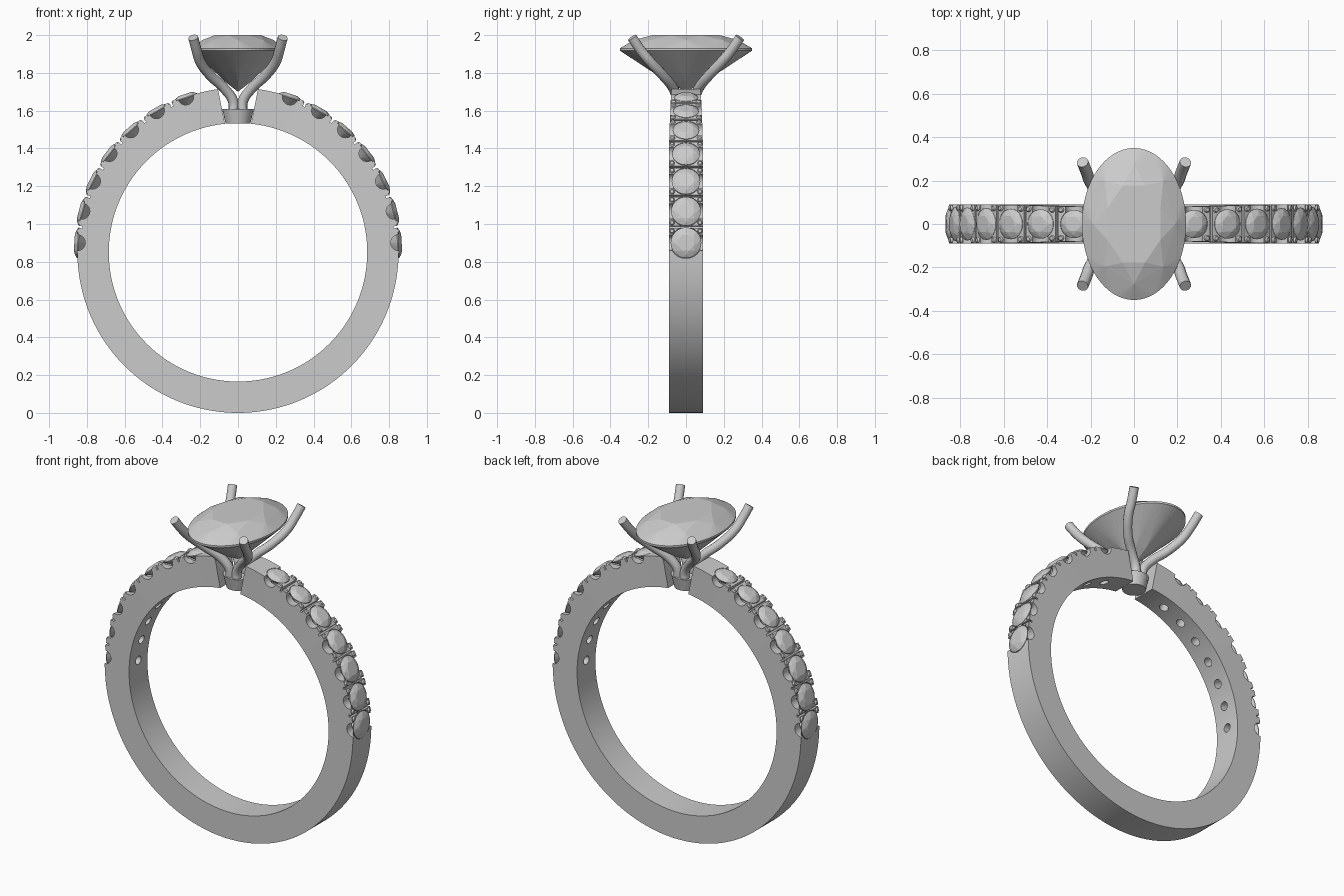
import bpy, bmesh, math
from mathutils import Matrix, Vector

if "Cube" in bpy.data.objects:
    bpy.data.objects.remove(bpy.data.objects["Cube"])

CZ, R_IN = 0.85, 0.684
GEMS = [math.radians(18.6 + 11.33 * i) for i in range(7)]
STEP = math.radians(11.33)


def outer(t):
    return 0.85 + 0.022 * max(0, 1 - t / math.radians(95))


def half_width(t):
    return 0.09 - 0.016 * max(0, 1 - t / math.radians(50))


def frame(t):
    # local z points outward from the band, local y runs across it
    return (Matrix.Translation((0, 0, CZ)) @ Matrix.Rotation(t, 4, 'Y')
            @ Matrix.Translation((0, 0, outer(t))))


def finish(name, bm, matrix=None, smooth=None):
    if matrix:
        bm.transform(matrix)
    bmesh.ops.recalc_face_normals(bm, faces=bm.faces)
    me = bpy.data.meshes.new(name)
    bm.to_mesh(me)
    bm.free()
    ob = bpy.data.objects.new(name, me)
    bpy.context.collection.objects.link(ob)
    if smooth:
        shade(ob, smooth)
    return ob


def shade(ob, angle=30):
    bpy.ops.object.select_all(action='DESELECT')
    ob.select_set(True)
    bpy.context.view_layer.objects.active = ob
    bpy.ops.object.shade_smooth_by_angle(angle=math.radians(angle))


def loft(bm, rings):
    vs = [[bm.verts.new(p) for p in r] for r in rings]
    n = len(vs[0])
    for a, b in zip(vs, vs[1:]):
        for i in range(n):
            bm.faces.new((a[i], a[(i + 1) % n], b[(i + 1) % n], b[i]))
    bm.faces.new(vs[0])
    bm.faces.new(vs[-1])
    return bm


def circle(r, z, n=24):
    return [Vector((r * math.cos(2 * math.pi * i / n), r * math.sin(2 * math.pi * i / n), z))
            for i in range(n)]


def mirror_x(ob):
    m = ob.modifiers.new("mirror", 'MIRROR')
    m.use_axis = (True, False, False)


def gem(name, rx, ry, crown, depth, matrix, girdle=0.012, n=32):
    # brilliant cut as the hull of table, kite, girdle, pavilion and culet points
    bm = bmesh.new()

    def ring(r, z, count, off=0.0):
        for i in range(count):
            a = 2 * math.pi * (i + off) / count
            bm.verts.new((rx * r * math.cos(a), ry * r * math.sin(a), z))
    ring(0.55, crown, 8, 0.5)
    ring(0.79, crown * 0.62, 8, 0)
    ring(1, 0, n)
    ring(1, -girdle, n)
    ring(0.3, -girdle - (depth - girdle) * 0.74, 8, 0)
    bm.verts.new((0, 0, -depth))
    bmesh.ops.convex_hull(bm, input=bm.verts)
    bmesh.ops.dissolve_limit(bm, angle_limit=0.01, verts=bm.verts, edges=bm.edges)
    return finish(name, bm, matrix)


# Half shank, open at the top for the head
rings = []
t_in, t_out, N = math.radians(5.8), math.radians(7), 96
for i in range(N + 1):
    f = i / N
    a, b = t_in + (math.pi - t_in) * f, t_out + (math.pi - t_out) * f
    w, r = half_width(b), outer(b)
    pi_, po = (R_IN * math.sin(a), CZ + R_IN * math.cos(a)), (r * math.sin(b), CZ + r * math.cos(b))
    rings.append([(pi_[0], -w, pi_[1]), (po[0], -w, po[1]), (po[0], w, po[1]), (pi_[0], w, pi_[1])])
band = finish("band", loft(bmesh.new(), rings))

# Cutters: gem seats with through holes, side scallops, slits between claws
cutters = []
for i, t in enumerate(GEMS):
    rg = 0.065 + 0.0027 * i
    seat = [circle(r, z) for r, z in ((0.026, -0.26), (0.026, -0.05), (rg * 1.03, -0.012), (rg * 1.03, 0.06))]
    cutters.append(finish("seat_cutter", loft(bmesh.new(), seat), frame(t)))
    scallop = [[(p.x, y, p.y) for p in circle(0.042, 0)] for y in (-0.2, 0.2)]
    cutters.append(finish("scallop_cutter", loft(bmesh.new(), scallop), frame(t)))
    if i < 6:
        bm = bmesh.new()
        bmesh.ops.create_cube(bm, size=1, matrix=Matrix.Diagonal((0.011, 0.4, 0.04, 1)))
        cutters.append(finish("slit_cutter", bm, frame(t + STEP / 2)))
bpy.context.view_layer.objects.active = band
for c in cutters:
    m = band.modifiers.new("cut", 'BOOLEAN')
    m.operation, m.solver, m.object = 'DIFFERENCE', 'EXACT', c
    bpy.ops.object.modifier_apply(modifier=m.name)
for c in cutters:
    bpy.data.objects.remove(c)
bm = bmesh.new()
bm.from_mesh(band.data)
bmesh.ops.delete(bm, geom=[f for f in bm.faces if all(abs(v.co.x) < 1e-4 for v in f.verts)], context='FACES')
bm.to_mesh(band.data)
bm.free()
shade(band)
mirror_x(band)

# Side gems
for i, t in enumerate(GEMS):
    rg = 0.065 + 0.0027 * i
    mirror_x(gem(f"side_gem_{i + 1}", rg, rg, 0.018, 0.055,
                 frame(t) @ Matrix.Translation((0, 0, -0.002)), 0.004, 24))

# Small claws holding the side gems
bm = bmesh.new()
for i in range(6):
    t = GEMS[i] + STEP / 2
    for side in (-1, 1):
        for s in (-1, 1):
            tt = t + s * math.radians(1.5)
            place = frame(tt) @ Matrix.Translation((0, side * (half_width(tt) - 0.016), -0.012))
            loft(bm, [[place @ p for p in circle(r, z, 10)]
                      for r, z in ((0.014, -0.02), (0.014, 0.014), (0.009, 0.02))])
mirror_x(finish("claws", bm, smooth=40))

# Collar under the head
finish("collar", loft(bmesh.new(), [circle(0.066, 1.533, 32), circle(0.084, 1.61, 32)]), smooth=30)

# Four sweeping prongs
PATH = [(0.024, 0.045, 1.58), (0.026, 0.046, 1.65), (0.07, 0.066, 1.715), (0.145, 0.12, 1.785),
        (0.2, 0.19, 1.86), (0.219, 0.24, 1.92), (0.237, 0.285, 1.987)]
for sx in (-1, 1):
    for sy in (-1, 1):
        cu = bpy.data.curves.new("prong", 'CURVE')
        cu.dimensions = '3D'
        cu.bevel_depth, cu.bevel_resolution, cu.use_fill_caps = 0.027, 4, True
        sp = cu.splines.new('BEZIER')
        sp.bezier_points.add(len(PATH) - 1)
        sp.resolution_u = 6
        for bp, (x, y, z) in zip(sp.bezier_points, PATH):
            bp.co = (sx * x, sy * y, z)
            bp.handle_left_type = bp.handle_right_type = 'AUTO'
        name = f"prong_{'right' if sx > 0 else 'left'}_{'back' if sy > 0 else 'front'}"
        bpy.context.collection.objects.link(bpy.data.objects.new(name, cu))

# Oval centre stone
gem("centre_stone", 0.24, 0.35, 0.07, 0.23, Matrix.Translation((0, 0, 1.93)), 0.012, 64)
